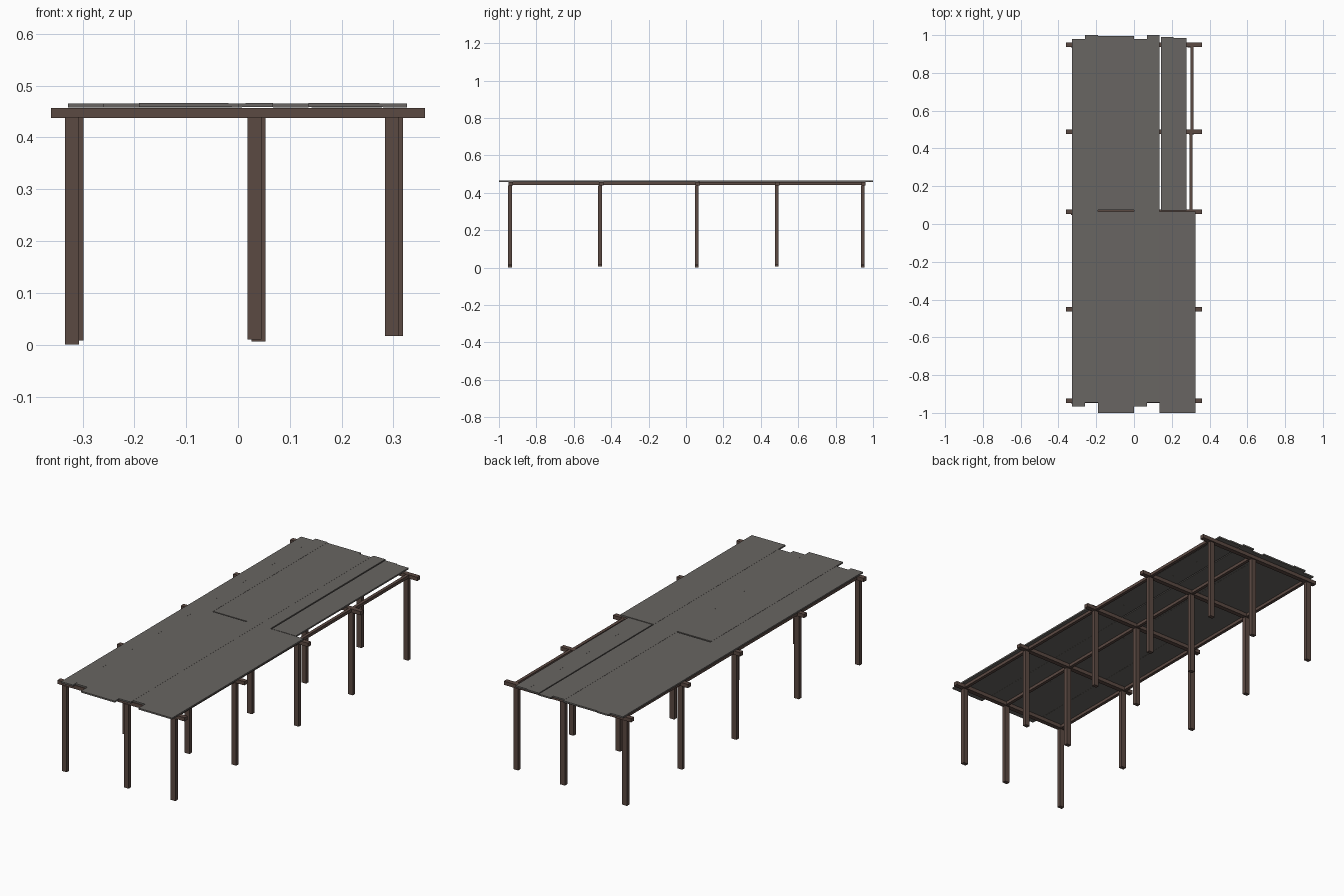
import bpy
import math
import random

if "Cube" in bpy.data.objects:
    bpy.data.objects.remove(bpy.data.objects["Cube"])

random.seed(4)


def material(name, rgb):
    m = bpy.data.materials.new(name)
    m.diffuse_color = (*rgb, 1)
    m.use_nodes = True
    m.node_tree.nodes["Principled BSDF"].inputs["Base Color"].default_value = m.diffuse_color
    return m


wood = material("dark brown timber", (0.105, 0.067, 0.055))
grey = material("weathered grey plank", (0.140, 0.131, 0.122))


def box(name, x, y, z, mat, tilt=0.0):
    """Box from (min, max) ranges, optionally rolled about its long axis."""
    bpy.ops.mesh.primitive_cube_add(
        size=1, location=[sum(r) / 2 for r in (x, y, z)], rotation=(0, tilt, 0))
    ob = bpy.context.object
    ob.name = name
    ob.scale = [r[1] - r[0] for r in (x, y, z)]
    ob.data.materials.append(mat)
    return ob


ROWS = [-0.936, -0.452, 0.064, 0.489, 0.949]     # cross beam positions along y
POSTS_Y = [-0.941, -0.460, 0.058, 0.485, 0.945]
COLUMNS = {"left": -0.316, "middle": 0.036, "right": 0.301}
BOTTOM = {"left": (0.0, 0.008), "middle": (0.010, 0.006), "right": (0.017, 0.017)}

# cross beams and the three posts under each
for i, (yb, yp) in enumerate(zip(ROWS, POSTS_Y)):
    box(f"cross_beam_{i}", (-0.361, 0.361), (yb - 0.012, yb + 0.012), (0.438, 0.457), wood)
    for side, x in COLUMNS.items():
        px = x + (-0.004 if i % 2 == 0 else 0.004)
        box(f"{side}_post_{i}", (px - 0.0135, px + 0.0135), (yp - 0.010, yp + 0.010),
            (BOTTOM[side][i % 2], 0.440), wood)

# stringers between neighbouring cross beams
for side, x in COLUMNS.items():
    for i in range(4):
        sx = x + (0.005 if i == 3 else 0)
        box(f"{side}_stringer_{i}", (sx - 0.008, sx + 0.008), (ROWS[i], ROWS[i + 1]),
            (0.441, 0.4565), wood)

# deck planks: x range, y range
PLANKS = [
    ((-0.328, -0.260), (-0.966, 0.980)),
    ((-0.260, -0.191), (-0.946, 1.000)),
    ((-0.191, 0.001), (0.073, 0.994)),
    ((-0.191, 0.001), (-1.000, 0.066)),
    ((0.001, 0.068), (-0.966, 0.980)),
    ((0.068, 0.136), (-0.946, 1.000)),
    ((0.142, 0.210), (0.071, 0.990)),
    ((0.210, 0.278), (0.071, 0.985)),
    ((0.136, 0.326), (-1.000, 0.067)),
]
for i, (x, y) in enumerate(PLANKS):
    lift = random.uniform(0, 0.0012)
    box(f"deck_plank_{i}", x, y, (0.4575 + lift, 0.4652 + lift), grey,
        math.radians(random.uniform(-0.3, 0.3)))
